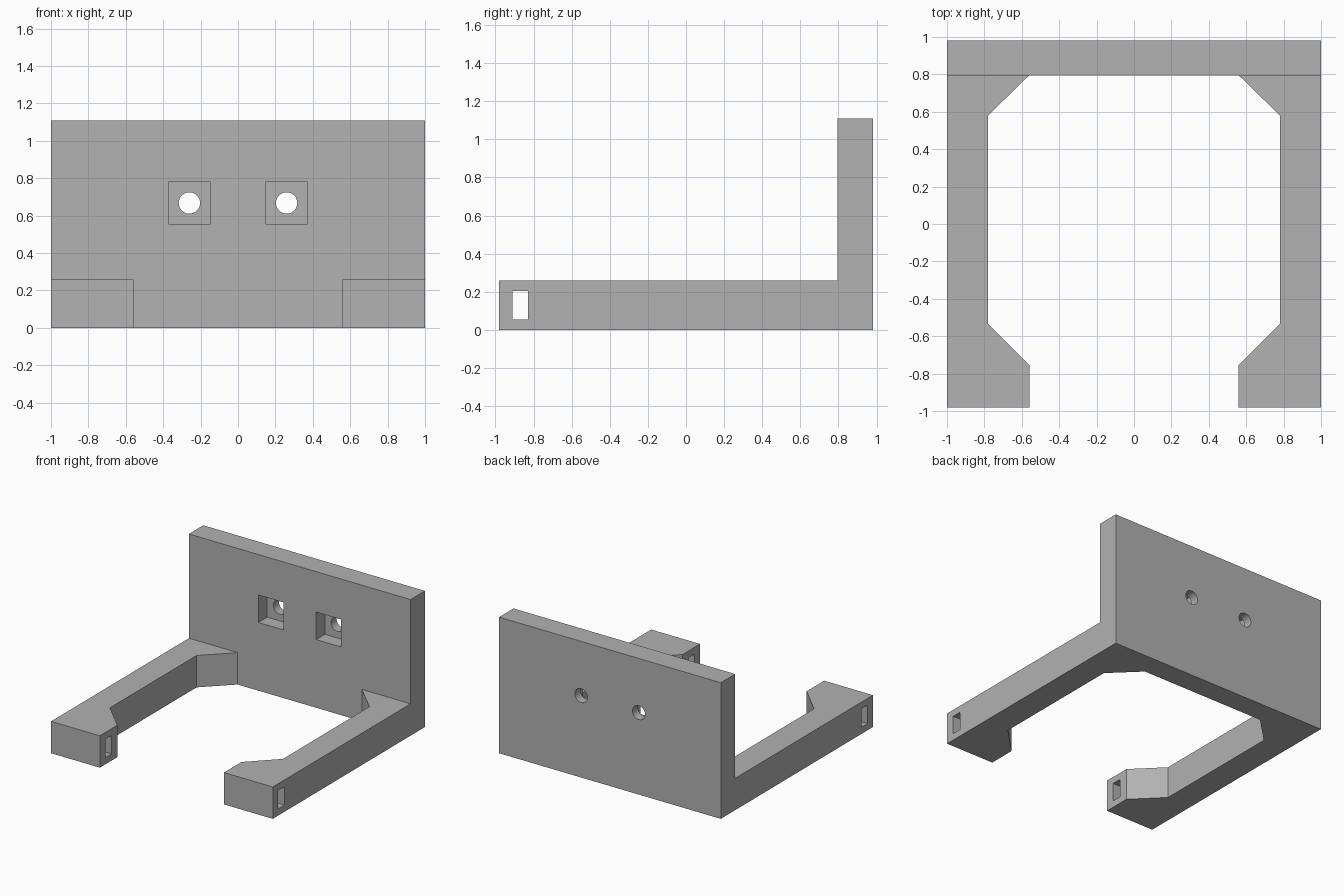
import bpy, bmesh
from mathutils import Matrix

cube = bpy.data.objects.get("Cube")
if cube:
    bpy.data.objects.remove(cube, do_unlink=True)

GREY = (0.445, 0.445, 0.445, 1)
grey = bpy.data.materials.new("plain grey")
grey.use_nodes = True
grey.diffuse_color = GREY
grey.node_tree.nodes["Principled BSDF"].inputs["Base Color"].default_value = GREY


def finish(name, bm):
    bmesh.ops.recalc_face_normals(bm, faces=bm.faces)
    mesh = bpy.data.meshes.new(name)
    bm.to_mesh(mesh)
    bm.free()
    mesh.materials.append(grey)
    obj = bpy.data.objects.new(name, mesh)
    bpy.context.collection.objects.link(obj)
    return obj


def box(name, low, high):
    bm = bmesh.new()
    size = [b - a for a, b in zip(low, high)]
    mid = [(a + b) / 2 for a, b in zip(low, high)]
    bmesh.ops.create_cube(bm, size=1, matrix=Matrix.Translation(mid) @ Matrix.Diagonal((*size, 1)))
    return finish(name, bm)


def cylinder_y(name, x, y, z, radius, length):
    bm = bmesh.new()
    turn = Matrix.Translation((x, y, z)) @ Matrix.Rotation(1.5707963, 4, 'X')
    bmesh.ops.create_cone(bm, cap_ends=True, segments=32, radius1=radius,
                          radius2=radius, depth=length, matrix=turn)
    return finish(name, bm)


def prism(name, outline, height):
    bm = bmesh.new()
    face = bm.faces.new([bm.verts.new((x, y, 0)) for x, y in outline])
    top = bmesh.ops.extrude_face_region(bm, geom=[face])["geom"]
    bmesh.ops.translate(bm, vec=(0, 0, height),
                        verts=[v for v in top if isinstance(v, bmesh.types.BMVert)])
    return finish(name, bm)


def combine(target, other, operation):
    mod = target.modifiers.new(operation.lower(), 'BOOLEAN')
    mod.operation, mod.solver, mod.object = operation, 'EXACT', other
    bpy.context.view_layer.objects.active = target
    bpy.ops.object.modifier_apply(modifier=mod.name)
    bpy.data.objects.remove(other, do_unlink=True)


BACK, PLATE_FRONT, ARM_TOP = 0.98, 0.795, 0.26

# Upright back plate
bracket = box("bracket", (-1, PLATE_FRONT, 0), (1, BACK, 1.11))

for side in (-1, 1):
    # Arm with a hooked tip and a chamfered gusset at the plate
    outline = [(1, -BACK), (1, 0.9), (0.56, 0.9), (0.56, PLATE_FRONT), (0.78, 0.58),
               (0.78, -0.535), (0.56, -0.755), (0.56, -BACK)]
    arm = prism("arm", [(side * x, y) for x, y in outline], ARM_TOP)
    # Strap slot through the tip
    x0, x1 = sorted((side * 0.5, side * 1.1))
    combine(arm, box("slot", (x0, -0.91, 0.055), (x1, -0.83, 0.205)), 'DIFFERENCE')
    combine(bracket, arm, 'UNION')

    # Square pocket with a round screw hole behind it
    x, z, half = side * 0.26, 0.668, 0.112
    combine(bracket, box("pocket", (x - half, 0.7, z - half),
                         (x + half, PLATE_FRONT + 0.113, z + half)), 'DIFFERENCE')
    combine(bracket, cylinder_y("screw_hole", x, 0.95, z, 0.057, 0.2), 'DIFFERENCE')
